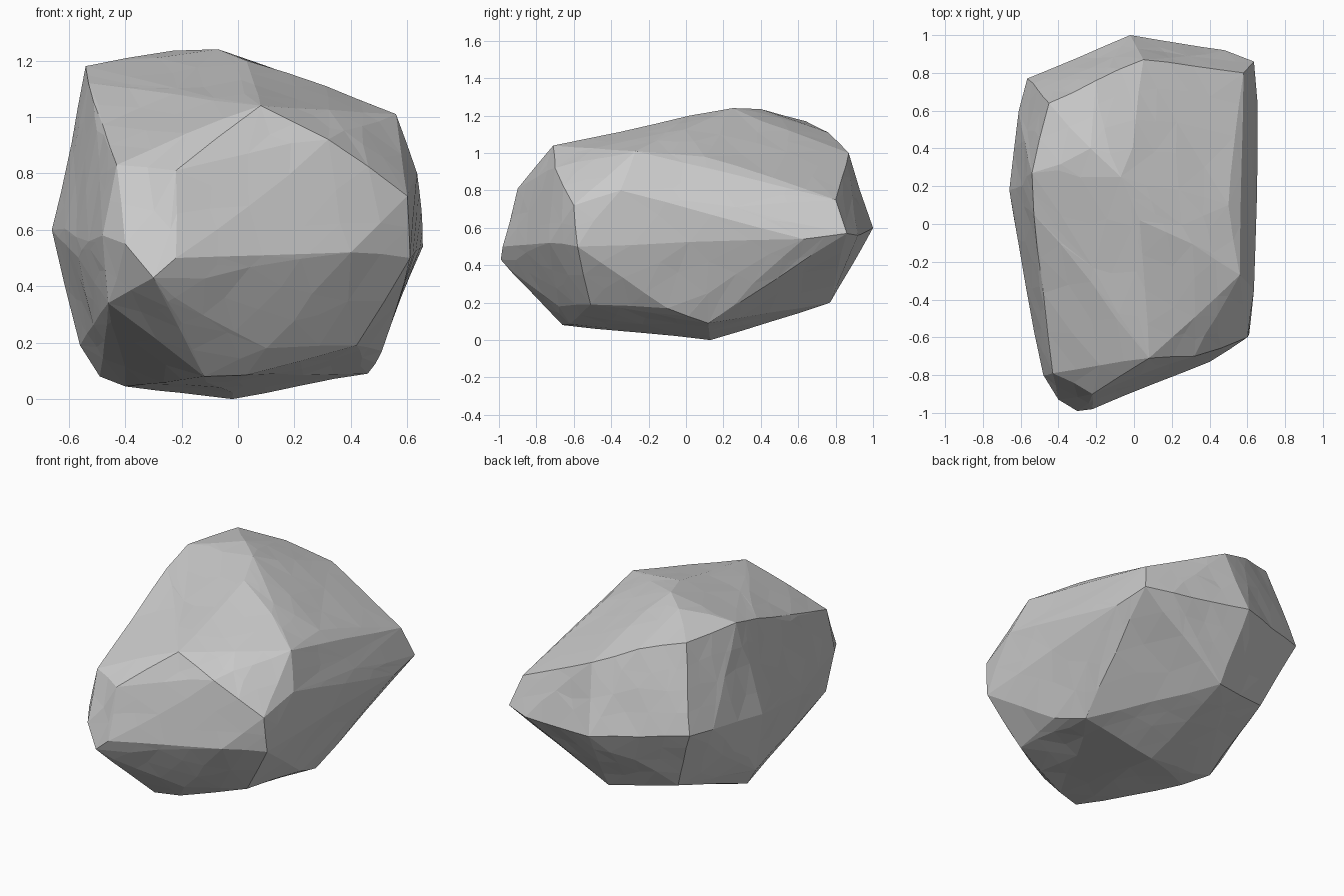
import bpy, bmesh, random
from mathutils import Vector, noise

if "Cube" in bpy.data.objects:
    bpy.data.objects.remove(bpy.data.objects["Cube"])

random.seed(4)

# Main corners of the boulder, grouped by side
top = [(-.07, .25, 1.24), (-.23, .4, 1.235), (-.54, .27, 1.18), (-.45, .64, 1.17),
       (-.53, .05, 1.12), (-.5, -.33, .95), (.03, .02, 1.2), (.08, -.71, 1.04),
       (-.2, .76, 1.11), (.05, .87, 1.0), (.5, .1, .98), (.56, -.27, 1.01), (.58, .8, .75)]
right = [(.635, .86, .57), (.655, .63, .54), (.635, -.35, .8), (.6, -.6, .72),
         (.61, -.58, .5), (.61, .1, .46), (.46, .12, .09), (.42, -.51, .19), (.51, -.1, .17)]
front = [(.4, -.73, .52), (.32, -.7, .92), (-.22, -.98, .5), (-.3, -.99, .43),
         (-.4, -.93, .55), (-.48, -.8, .58), (-.22, -.9, .81), (-.43, -.79, .83),
         (-.46, -.74, .34), (-.2, -.84, .27), (-.12, -.66, .08), (.03, -.62, .085), (.1, -.68, .18)]
left = [(-.66, .18, .6), (-.565, -.35, .5), (-.61, .6, .65), (-.565, .77, .66),
        (-.49, .09, .08), (-.56, .1, .19)]
back = [(-.02, 1, .6), (.48, .92, .56), (0, .77, .2), (-.4, .65, .26)]
bottom = [(-.02, .13, 0), (-.4, -.05, .045)]

# Hull of the corners
bm = bmesh.new()
for p in top + right + front + left + back + bottom:
    bm.verts.new(p)
hull = bmesh.ops.convex_hull(bm, input=bm.verts)
loose = {g for g in hull["geom_interior"] + hull["geom_unused"]
         if isinstance(g, bmesh.types.BMVert)}
bmesh.ops.delete(bm, geom=list(loose), context='VERTS')

# Chipped facets: split the long edges and roughen the new points slightly
corners = {tuple(v.co) for v in bm.verts}
for amount in (.012, .006):
    long_edges = [e for e in bm.edges if e.calc_length() > .22]
    bmesh.ops.subdivide_edges(bm, edges=long_edges, cuts=1)
    bmesh.ops.triangulate(bm, faces=bm.faces)
    bm.normal_update()
    for v in bm.verts:
        if tuple(v.co) not in corners:
            side = Vector([random.uniform(-.025, .025) for _ in range(3)])
            side -= v.normal * side.dot(v.normal)
            if max(e.calc_face_angle(0) for e in v.link_edges) > .25:
                side *= .2
            v.co += side + v.normal * amount * noise.noise(v.co * 4)
            v.co.z = max(v.co.z, 0)
    corners |= {tuple(v.co) for v in bm.verts}

bmesh.ops.recalc_face_normals(bm, faces=bm.faces)
mesh = bpy.data.meshes.new("boulder")
bm.to_mesh(mesh)
bm.free()
boulder = bpy.data.objects.new("boulder", mesh)
bpy.context.collection.objects.link(boulder)
